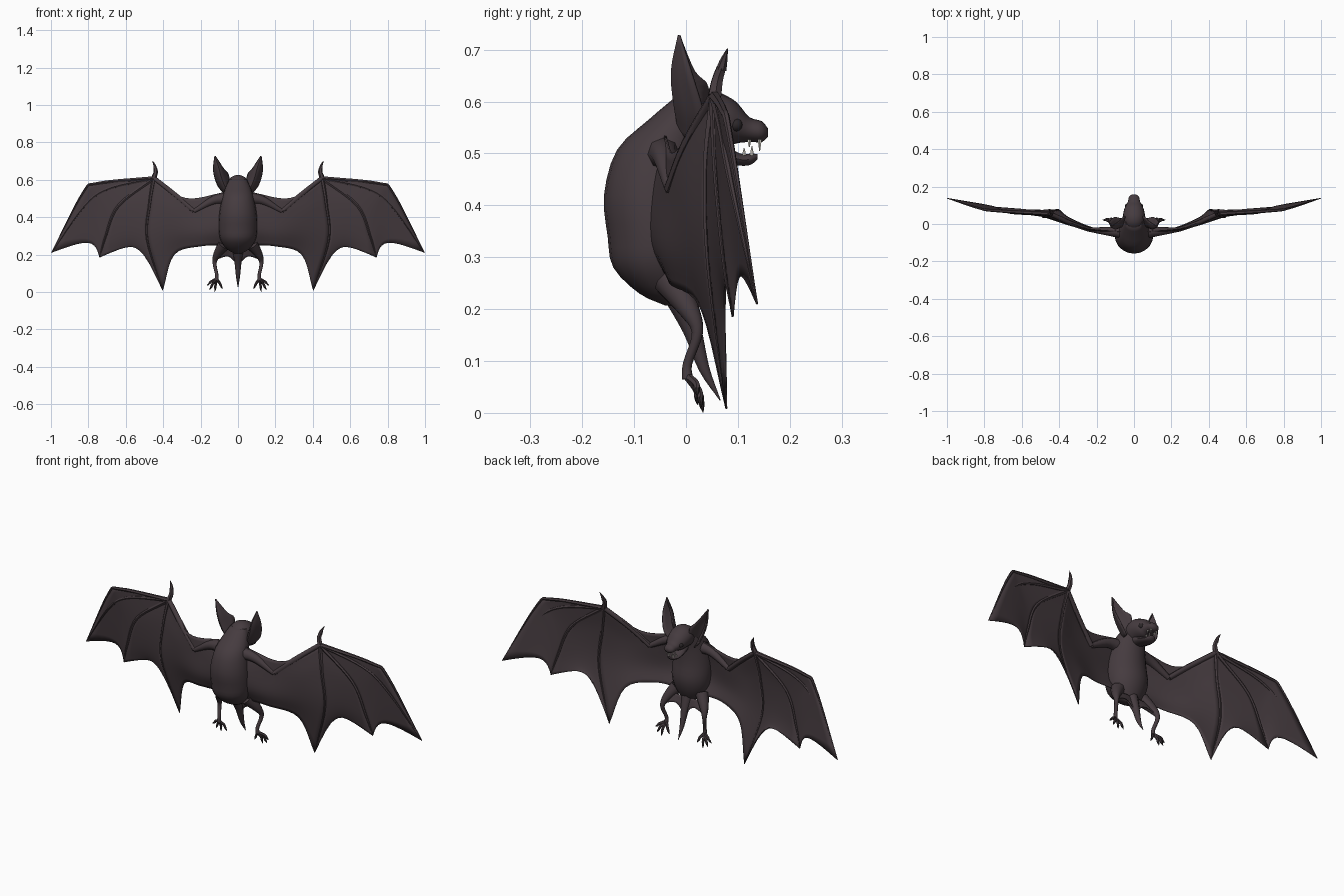
import bpy, bmesh, math
from mathutils import Vector, Matrix

cube = bpy.data.objects.get("Cube")
if cube:
    bpy.data.objects.remove(cube)


def material(name, rgb):
    m = bpy.data.materials.new(name)
    m.use_nodes = True
    m.diffuse_color = (*rgb, 1)
    bsdf = m.node_tree.nodes["Principled BSDF"]
    bsdf.inputs["Base Color"].default_value = (*rgb, 1)
    bsdf.inputs["Roughness"].default_value = 0.8
    return m


FUR = material("dusky brown skin", (0.06, 0.044, 0.05))
DARK = material("dark claw", (0.025, 0.02, 0.022))
TOOTH = material("ivory tooth", (0.75, 0.72, 0.65))


def spline(pts, n):
    """Smooth path through the points, n steps per span."""
    p = [Vector(q) for q in pts]
    p = [2 * p[0] - p[1]] + p + [2 * p[-1] - p[-2]]
    out = []
    for i in range(1, len(p) - 2):
        a, b, c, d = p[i - 1:i + 3]
        for k in range(n):
            t = k / n
            out.append(0.5 * (2 * b + (c - a) * t + (2 * a - 5 * b + 4 * c - d) * t * t
                              + (3 * b - a - 3 * c + d) * t ** 3))
    return out + [p[-2]]


def finish(name, bm, mat, mirror=False, thick=0):
    bmesh.ops.remove_doubles(bm, verts=bm.verts, dist=0.00005)
    bmesh.ops.recalc_face_normals(bm, faces=bm.faces)
    me = bpy.data.meshes.new(name)
    bm.to_mesh(me)
    bm.free()
    me.materials.append(mat)
    for f in me.polygons:
        f.use_smooth = True
    me.set_sharp_from_angle(angle=math.radians(45))
    ob = bpy.data.objects.new(name, me)
    bpy.context.collection.objects.link(ob)
    if thick:
        s = ob.modifiers.new("thickness", "SOLIDIFY")
        s.thickness, s.offset = thick, 0
    if mirror:
        ob.modifiers.new("mirror", "MIRROR")
    return ob


def grid(name, rows, mat, mirror=True, closed=False, thick=0):
    """Skin a list of equally long point rows; closed rows are capped."""
    bm = bmesh.new()
    vs = [[bm.verts.new(p) for p in r] for r in rows]
    n = len(vs[0])
    for a, b in zip(vs, vs[1:]):
        for i in range(n if closed else n - 1):
            j = (i + 1) % n
            bm.faces.new((a[i], a[j], b[j], b[i]))
    if closed:
        bm.faces.new(vs[0])
        bm.faces.new(vs[-1])
    return finish(name, bm, mat, mirror, thick)


def tube(name, pts, radii, mat=FUR, mirror=True, sides=8, steps=4):
    path = spline(pts, steps)
    rad = [r.x for r in spline([(r, 0, 0) for r in radii], steps)]
    rows, frame, old = [], None, None
    for i, p in enumerate(path):
        t = (path[min(i + 1, len(path) - 1)] - path[max(i - 1, 0)]).normalized()
        if frame is None:
            frame = t.to_track_quat("Z", "Y")
        else:
            frame = old.rotation_difference(t) @ frame
        old = t
        r = max(rad[i], 0.001)
        rows.append([p + frame @ Vector((r * math.cos(a), r * math.sin(a), 0))
                     for a in (math.tau * k / sides for k in range(sides))])
    return grid(name, rows, mat, mirror, True)


def rings(name, sections, axis, sides=20):
    """Elliptical sections (position, offset, half depth, half width) along y or z."""
    rows = []
    for q in spline([s[:3] for s in sections], 3):
        rows.append(list(q))
    widths = [w.x for w in spline([(s[3], 0, 0) for s in sections], 3)]
    out = []
    for (h, c, d), w in zip(rows, widths):
        row = []
        for k in range(sides):
            a = math.tau * k / sides
            u, v = w * math.cos(a), c + d * math.sin(a)
            row.append((u, v, h) if axis == "z" else (u, h, v))
        out.append(row)
    return grid(name, out, FUR, False, True)


def sheet(name, controls, thick, n=4):
    across = [spline(r, n) for r in controls]
    down = [spline(col, n) for col in zip(*across)]
    return grid(name, down, FUR, True, False, thick)


# Torso and head
rings("body", [(.207, -.025, .015, .02), (.23, -.042, .048, .06), (.28, -.055, .085, .094),
               (.34, -.055, .096, .104), (.42, -.063, .095, .1), (.507, -.05, .083, .084),
               (.565, -.015, .057, .064), (.605, .01, .035, .045)], "z")
rings("head", [(-.035, .565, .025, .03), (0, .567, .054, .054), (.04, .57, .056, .059),
               (.08, .562, .048, .052), (.1, .558, .038, .042), (.122, .546, .024, .032),
               (.146, .542, .02, .027), (.158, .54, .008, .012)], "y")
rings("lower_jaw", [(.03, .515, .025, .035), (.075, .498, .018, .036), (.105, .488, .012, .03),
                    (.125, .489, .011, .023), (.138, .494, .005, .01)], "y", 14)

# Eyes
bm = bmesh.new()
bmesh.ops.create_uvsphere(bm, u_segments=14, v_segments=8, radius=.013,
                          matrix=Matrix.Translation((.036, .096, .555)))
finish("eye", bm, DARK, True)

# Teeth
for name, x, y, z, tip in (("upper_fang", .016, .142, .527, -.022), ("upper_tooth", .02, .122, .527, -.015),
                           ("lower_fang", .013, .127, .496, .018), ("lower_tooth", .02, .112, .496, .014)):
    tube(name, [(x, y, z), (x, y, z + tip / 2), (x, y, z + tip)], (.004, .003, .0005), TOOTH, True, 6, 2)

# Cupped ears
sheet("ear", [[(.04, .03, .56), (.055, -.01, .53), (.07, .03, .525)],
              [(.052, .042, .628), (.085, -.022, .6), (.108, .035, .57)],
              [(.078, .016, .66), (.102, -.026, .66), (.131, .012, .65)],
              [(.122, -.012, .727), (.123, -.013, .727), (.124, -.012, .727)]], .006)

# Wing fingers
WRIST = (.45, .055, .61)
TIP = (.998, .137, .21)
lead = [WRIST, (.75, .072, .582), (.83, .085, .53), TIP]
second = [WRIST, (.7, .068, .55), (.83, .085, .45), TIP]
third = [WRIST, (.64, .06, .46), (.71, .075, .29), (.74, .09, .185)]
fourth = [WRIST, (.472, .04, .47), (.485, .045, .28), (.402, .078, .008)]
for name, pts in (("leading", lead), ("second", second), ("third", third), ("fourth", fourth)):
    tube(name + "_finger", pts, (.011, .008, .006, .0015), sides=6, steps=6)


# Scalloped skin between fingers
def web(name, a, b, pull):
    a, b = spline(a, 6), spline(b, 6)
    rows = []
    for i, (p, q) in enumerate(zip(a, b)):
        s = i / (len(a) - 1)
        row = []
        for k in range(11):
            t = k / 10
            row.append(p.lerp(q, t).lerp(Vector(WRIST), pull * 4 * t * (1 - t) * s ** 3))
        rows.append(row)
    grid(name, rows, FUR, True, False, .004)


web("outer_wing_skin", lead, third, .16)
web("middle_wing_skin", third, fourth, .27)
sheet("inner_wing_skin", [
    [WRIST, (.36, .01, .54), (.25, -.025, .5), (.07, -.04, .535)],
    [fourth[1], (.36, -.002, .43), (.23, -.035, .42), (.06, -.07, .42)],
    [fourth[2], (.36, .005, .31), (.21, -.045, .32), (.06, -.07, .33)],
    [fourth[3], (.34, .03, .2), (.2, -.025, .245), (.06, -.03, .25)]], .004, 5)

# Arm and thumb
ELBOW = (.235, -.03, .432)
tube("upper_arm", [(.05, -.045, .5), (.13, -.04, .49), ELBOW], (.035, .024, .012))
tube("forearm", [ELBOW, (.33, .002, .515), WRIST], (.013, .013, .012))
tube("thumb", [WRIST, (.44, .06, .64), (.443, .068, .665)], (.014, .012, .01), sides=6)
tube("thumb_claw", [(.443, .068, .662), (.447, .073, .68), (.458, .08, .702)],
     (.01, .007, .001), FUR, sides=6)

# Legs, toes and claws
tube("leg", [(.075, -.03, .255), (.112, .005, .2), (.125, .022, .155), (.114, .003, .095), (.115, .003, .065)],
     (.034, .021, .011, .009, .011), sides=10)
ankle = Vector((.115, .003, .07))
for i, end in enumerate([(.167, .022, .034), (.152, .03, .012), (.124, .033, .001), (.082, .022, .016)]):
    end = Vector(end)
    knuckle = ankle.lerp(end, .55) + Vector((0, .006, .006))
    joint = ankle.lerp(end, .75) + Vector((0, .004, .002))
    tube(f"toe_{i + 1}", [ankle, knuckle, joint], (.008, .007, .006), sides=6, steps=3)
    tube(f"toe_claw_{i + 1}", [joint, joint.lerp(end, .5), end], (.006, .004, .0005), DARK, sides=6, steps=3)

# Tail and its skin
tube("tail", [(0, -.02, .24), (0, .012, .16), (0, .035, .085), (0, .066, .024)],
     (.032, .019, .011, .001), mirror=False, sides=10)
sheet("tail_skin", [[(0, -.005, .23), (.05, -.005, .23), (.1, -.01, .23)],
                    [(0, .015, .14), (.05, .012, .19), (.116, .018, .175)]], .004)
